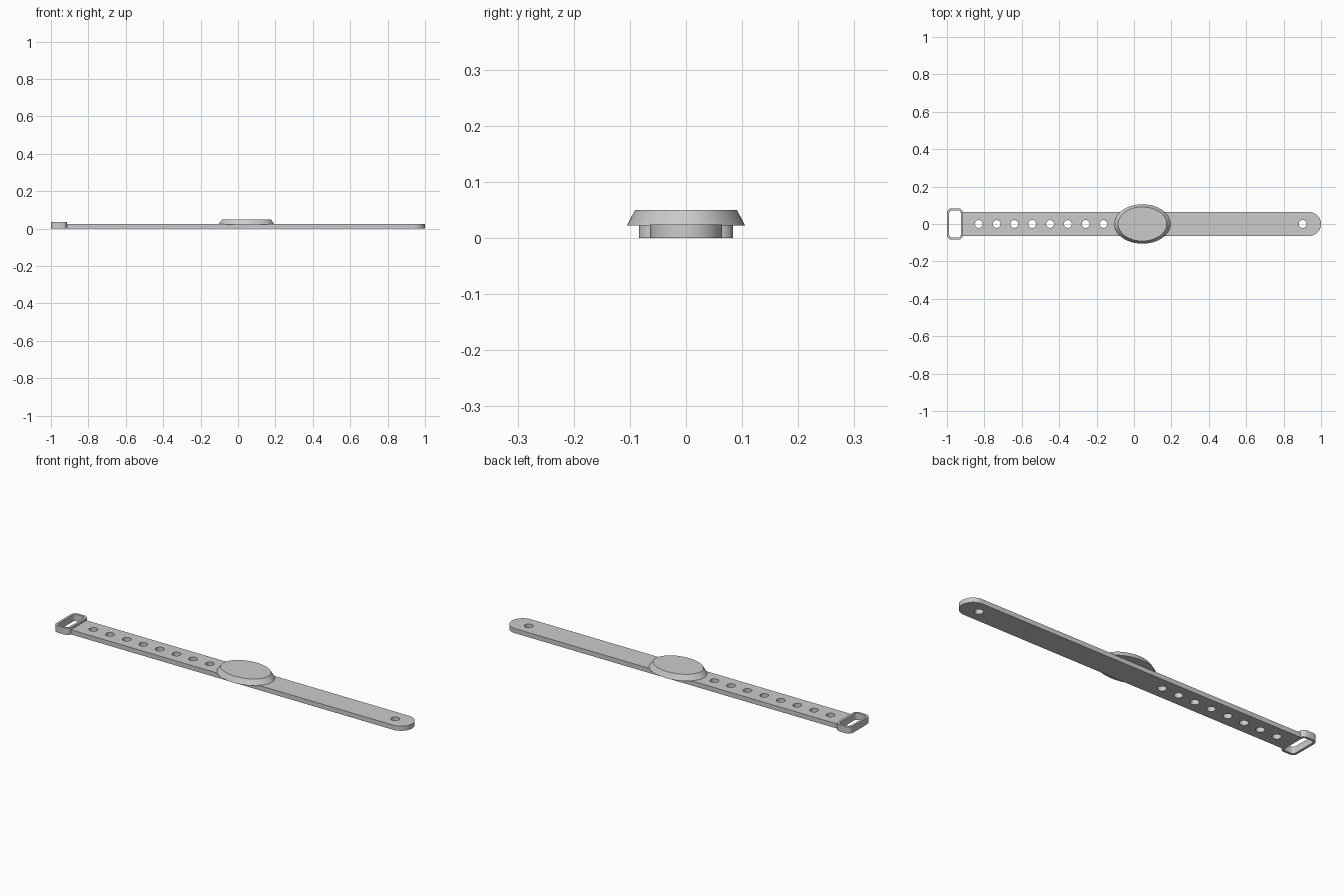
import bpy
import bmesh
from math import cos, sin, pi, radians

if "Cube" in bpy.data.objects:
    bpy.data.objects.remove(bpy.data.objects["Cube"])

grey = bpy.data.materials.new("light grey")
grey.use_nodes = True
COLOUR = (0.6, 0.6, 0.6, 1)
grey.diffuse_color = COLOUR
grey.node_tree.nodes["Principled BSDF"].inputs["Base Color"].default_value = COLOUR


def arc(cx, cy, rx, ry, start, end, steps):
    """Points along an elliptical arc, angles in degrees."""
    angles = [radians(start + (end - start) * i / steps) for i in range(steps + 1)]
    return [(cx + rx * cos(a), cy + ry * sin(a)) for a in angles]


def ellipse(cx, cy, rx, ry, steps):
    return arc(cx, cy, rx, ry, 0, 360, steps)[:-1]


def rounded_rect(cx, cy, hx, hy, r, steps=4):
    points = []
    for i, (sx, sy) in enumerate([(1, 1), (-1, 1), (-1, -1), (1, -1)]):
        points += arc(cx + sx * (hx - r), cy + sy * (hy - r), r, r, i * 90, i * 90 + 90, steps)
    return points


def add_loft(bm, lower, upper, z0, z1):
    """Closed solid between two matching outlines."""
    a = [bm.verts.new((x, y, z0)) for x, y in lower]
    b = [bm.verts.new((x, y, z1)) for x, y in upper]
    bm.faces.new(a[::-1])
    bm.faces.new(b)
    for i in range(len(a)):
        j = (i + 1) % len(a)
        bm.faces.new((a[i], a[j], b[j], b[i]))


def make_object(name, solids):
    bm = bmesh.new()
    for solid in solids:
        add_loft(bm, *solid)
    mesh = bpy.data.meshes.new(name)
    bm.to_mesh(mesh)
    bm.free()
    mesh.materials.append(grey)
    obj = bpy.data.objects.new(name, mesh)
    bpy.context.collection.objects.link(obj)
    return obj


def cut(obj, cutter):
    mod = obj.modifiers.new("Cut", "BOOLEAN")
    mod.operation = "DIFFERENCE"
    mod.solver = "EXACT"
    mod.object = cutter
    bpy.context.view_layer.objects.active = obj
    bpy.ops.object.modifier_apply(modifier=mod.name)
    bpy.data.objects.remove(cutter)


def smooth(obj):
    bpy.ops.object.select_all(action="DESELECT")
    obj.select_set(True)
    bpy.context.view_layer.objects.active = obj
    bpy.ops.object.shade_smooth_by_angle(angle=radians(35))


# Strap with a round tip, a row of sizing holes and one stud hole
W, T = 0.064, 0.024
outline = [(-0.922, W), (-0.922, -W)] + arc(1 - W, 0, W, W, -90, 90, 24)
strap = make_object("strap", [(outline, outline, 0, T)])
hole_xs = [-0.83 + 0.0953 * i for i in range(8)] + [0.902]
holes = [ellipse(x, 0, 0.021, 0.021, 24) for x in hole_xs]
cut(strap, make_object("hole_cutter", [(h, h, -0.1, 0.1) for h in holes]))
smooth(strap)

# Open loop buckle at the end of the strap
outer = rounded_rect(-0.957, 0, 0.043, 0.084, 0.025)
inner = rounded_rect(-0.957, 0, 0.031, 0.072, 0.015)
buckle = make_object("buckle", [(outer, outer, 0, 0.035)])
cut(buckle, make_object("buckle_cutter", [(inner, inner, -0.1, 0.1)]))
smooth(buckle)

# Oval tapered case on top of the strap
case = make_object("case", [(ellipse(0.045, 0, 0.151, 0.105, 64),
                             ellipse(0.045, 0, 0.13, 0.091, 64), 0.0225, 0.05)])
smooth(case)
